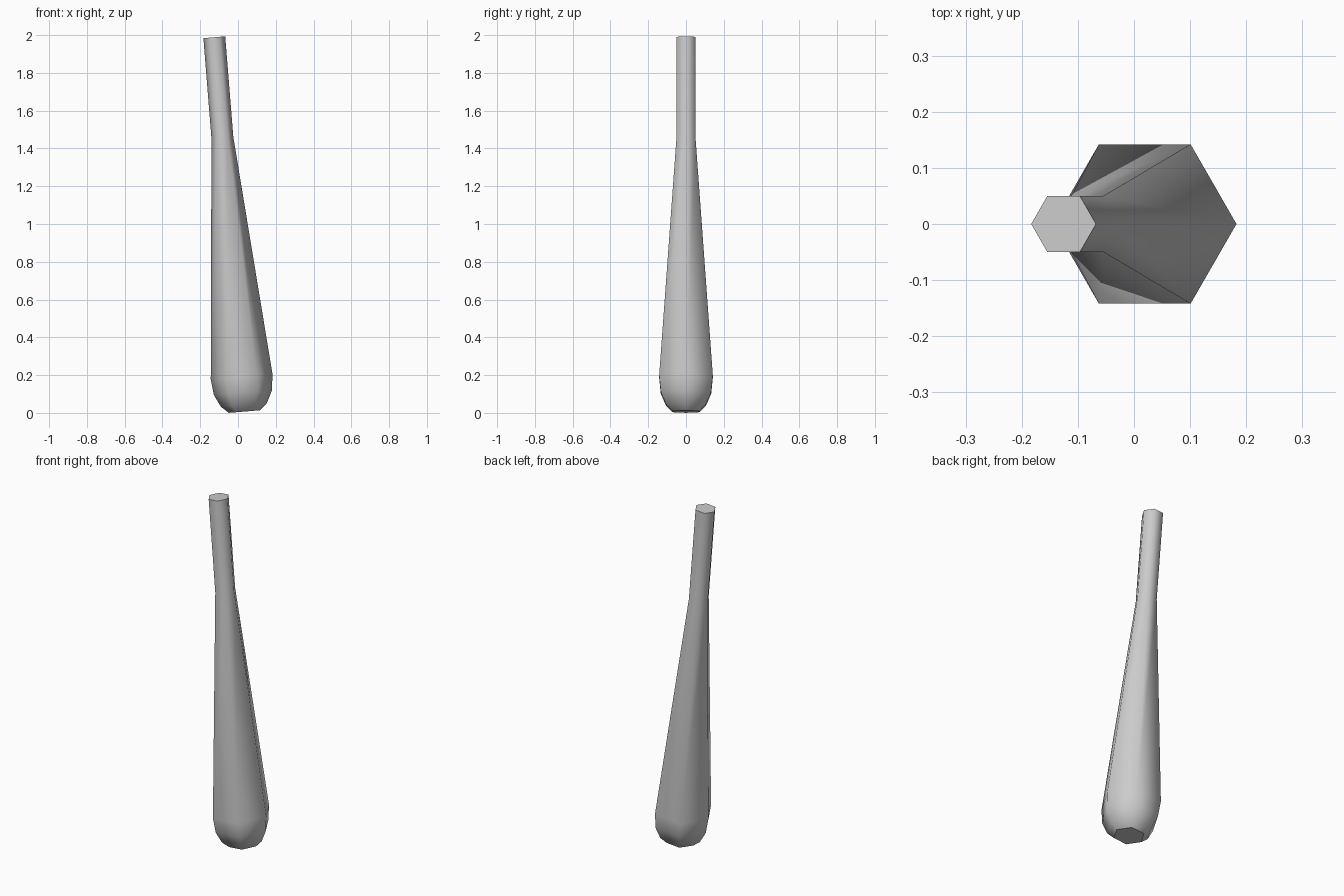
import bpy, bmesh, math
from mathutils import Matrix

cube = bpy.data.objects.get("Cube")
if cube:
    bpy.data.objects.remove(cube)

grey = bpy.data.materials.new("plain grey")
grey.use_nodes = True
colour = (0.6, 0.6, 0.6, 1)
grey.diffuse_color = colour
grey.node_tree.nodes["Principled BSDF"].inputs["Base Color"].default_value = colour

# (height along the axis, radius): rounded end, long taper, straight grip
PROFILE = [(0, 0.083), (0.035, 0.122), (0.1, 0.154), (0.185, 0.164),
           (1.455, 0.058), (1.988, 0.058)]
SIDES = 6

bm = bmesh.new()
rings = []
for h, r in PROFILE:
    rings.append([bm.verts.new((r * math.cos(i * math.tau / SIDES),
                                r * math.sin(i * math.tau / SIDES), h))
                  for i in range(SIDES)])

# Smooth side walls
for low, high in zip(rings, rings[1:]):
    for i in range(SIDES):
        j = (i + 1) % SIDES
        bm.faces.new((low[i], low[j], high[j], high[i])).smooth = True

# Flat, sharp-edged end caps
for cap in (bm.faces.new(rings[0][::-1]), bm.faces.new(rings[-1])):
    cap.smooth = False
    for edge in cap.edges:
        edge.smooth = False

# Lean the club towards -x and rest it on the ground
bm.transform(Matrix.Translation((0.034, 0, 0.007)) @ Matrix.Rotation(math.radians(-4.6), 4, 'Y'))

mesh = bpy.data.meshes.new("club")
bm.to_mesh(mesh)
bm.free()
mesh.materials.append(grey)
club = bpy.data.objects.new("club", mesh)
bpy.context.collection.objects.link(club)
